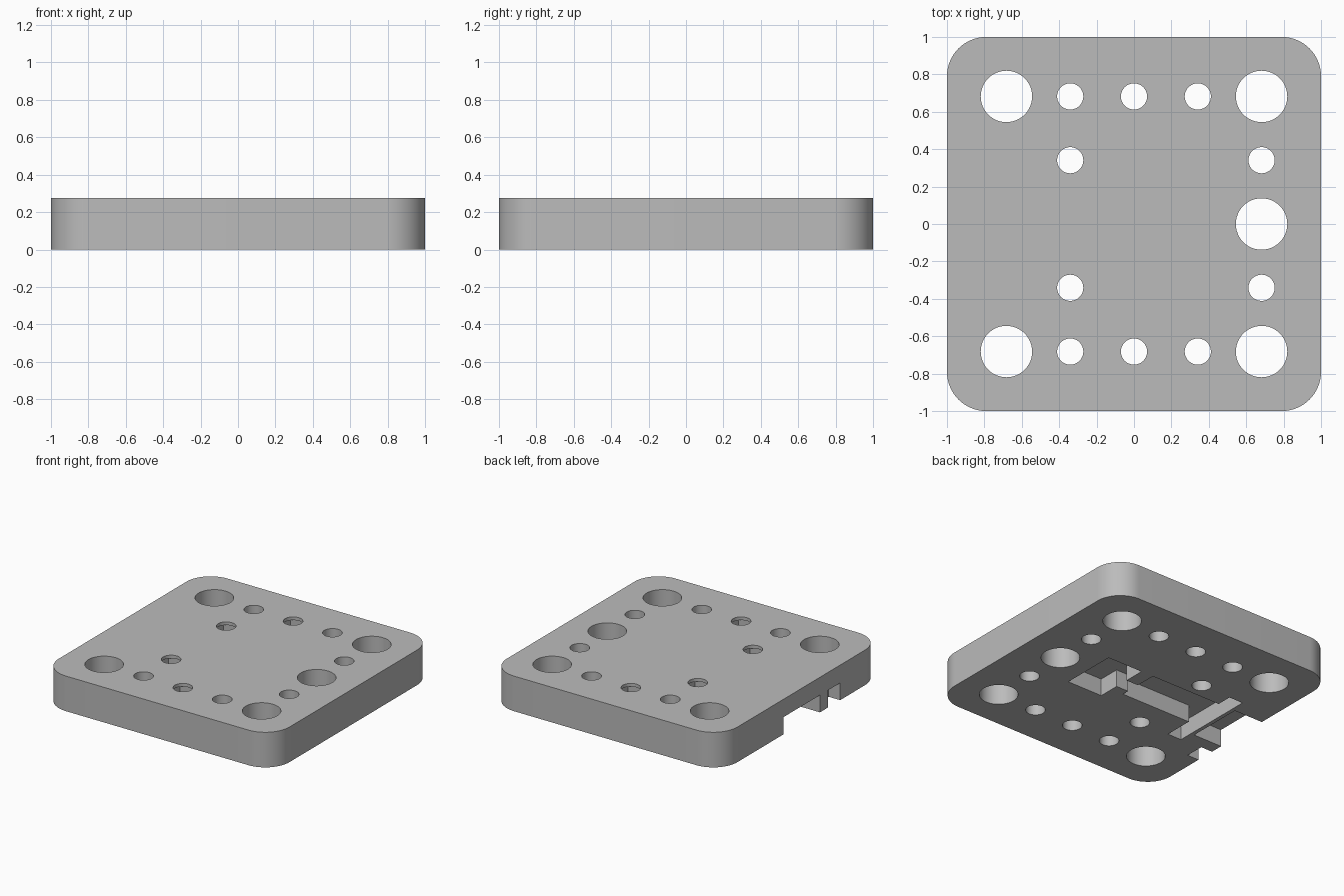
import bpy
import bmesh
from math import pi, cos, sin, radians

cube = bpy.data.objects.get("Cube")
if cube:
    bpy.data.objects.remove(cube, do_unlink=True)

HEIGHT = 0.275
DEPTH = 0.135      # recess depth from the underside
PITCH = 0.682      # hole grid
CORNER = 0.21

grey = bpy.data.materials.new("plain grey")
grey.use_nodes = True
colour = (0.5, 0.5, 0.5, 1)
grey.diffuse_color = colour
grey.node_tree.nodes["Principled BSDF"].inputs["Base Color"].default_value = colour


def prism(name, outline, z0, z1):
    """Closed solid from a counter-clockwise outline."""
    bm = bmesh.new()
    base = bm.faces.new([bm.verts.new((x, y, z0)) for x, y in outline])
    top = bmesh.ops.extrude_face_region(bm, geom=[base])["geom"]
    bmesh.ops.translate(bm, vec=(0, 0, z1 - z0),
                        verts=[v for v in top if isinstance(v, bmesh.types.BMVert)])
    bmesh.ops.recalc_face_normals(bm, faces=bm.faces)
    mesh = bpy.data.meshes.new(name)
    bm.to_mesh(mesh)
    bm.free()
    mesh.materials.append(grey)
    obj = bpy.data.objects.new(name, mesh)
    bpy.context.collection.objects.link(obj)
    return obj


def circle(x, y, r, n=48):
    return [(x + r * cos(2 * pi * i / n), y + r * sin(2 * pi * i / n)) for i in range(n)]


def box(x0, x1, y0, y1):
    return [(x0, y0), (x1, y0), (x1, y1), (x0, y1)]


# Rounded square plate
outline = []
for quarter, (sx, sy) in enumerate([(1, 1), (-1, 1), (-1, -1), (1, -1)]):
    for step in range(17):
        a = (quarter + step / 16) * pi / 2
        outline.append((sx * (1 - CORNER) + CORNER * cos(a),
                        sy * (1 - CORNER) + CORNER * sin(a)))
plate = prism("plate", outline, 0, HEIGHT)
cutters = []

# Large and small through holes
half = PITCH / 2
large = [(PITCH, 0)] + [(sx * PITCH, sy * PITCH) for sx in (-1, 1) for sy in (-1, 1)]
pocketed = [(x, s * y) for s in (-1, 1) for x, y in ((0, PITCH), (-half, half))]
small = pocketed + [(x, s * y) for s in (-1, 1)
                    for x, y in ((-half, PITCH), (half, PITCH), (PITCH, half))]
for holes, radius in ((large, 0.1375), (small, 0.07)):
    for x, y in holes:
        cutters.append(prism("hole_cutter", circle(x, y, radius), -0.1, HEIGHT + 0.1))

# Hidden square pockets inside four of the small holes
for x, y in pocketed:
    cutters.append(prism("pocket_cutter", box(x - 0.08, x + 0.08, y - 0.08, y + 0.08),
                         0.12, HEIGHT - 0.025))

# Underside recess: head, neck, body, cross slot, side opening, side notch
recess = [
    (0.115, 0.42, -0.225, 0.22),
    (-0.05, 0.2, -0.055, 0.055),
    (-0.65, 0.01, -0.11, 0.22),
    (-0.72, -0.6, -0.34, 0.34),
    (-1.1, -0.75, -0.23, 0.22),
    (-1.1, -0.9, -0.48, -0.33),
]
for bounds in recess:
    cutters.append(prism("recess_cutter", box(*bounds), -0.1, DEPTH))

# Cut everything out of the plate
bpy.context.view_layer.objects.active = plate
plate.select_set(True)
for cutter in cutters:
    mod = plate.modifiers.new("cut", "BOOLEAN")
    mod.operation = "DIFFERENCE"
    mod.solver = "EXACT"
    mod.object = cutter
    bpy.ops.object.modifier_apply(modifier=mod.name)
    bpy.data.objects.remove(cutter, do_unlink=True)

bpy.ops.object.shade_smooth_by_angle(angle=radians(30))
